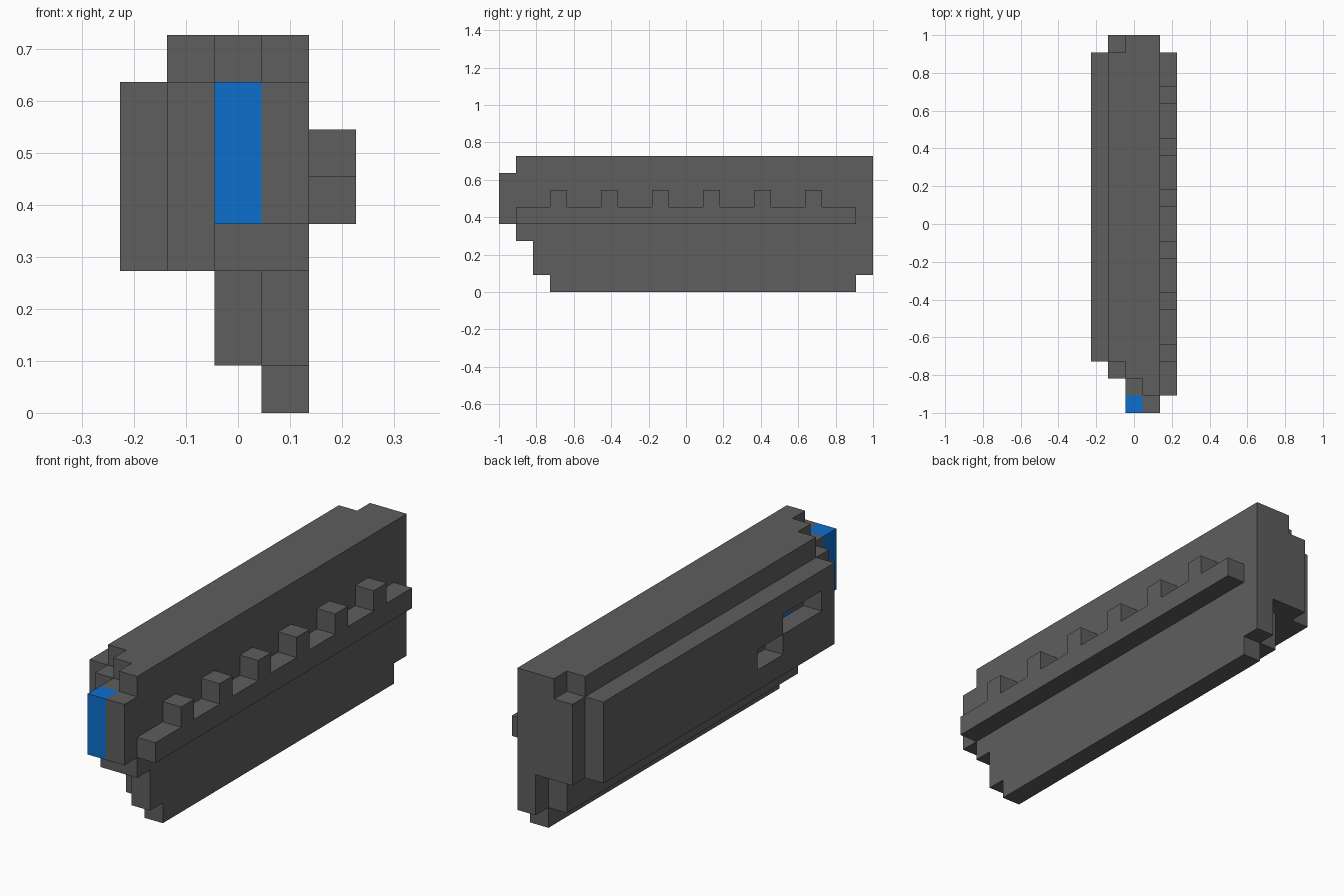
import bpy, bmesh, math

if "Cube" in bpy.data.objects:
    bpy.data.objects.remove(bpy.data.objects["Cube"])

U = 1 / 11  # one block; the model is 22 blocks long


def material(name, rgb):
    m = bpy.data.materials.new(name)
    m.diffuse_color = (*rgb, 1)
    m.use_nodes = True
    m.node_tree.nodes["Principled BSDF"].inputs["Base Color"].default_value = m.diffuse_color
    return m


grey = material("dark grey", (0.112, 0.112, 0.112))
blue = material("bright blue", (0.004, 0.159, 0.604))


def cells(*boxes):
    """Block cells of boxes given as (column, y0, y1, z0, z1)."""
    return {(c, y, z) for c, y0, y1, z0, z1 in boxes
            for y in range(y0, y1) for z in range(z0, z1)}


# Columns -2..2 run from left to right
window = cells((-2, -7, -4, 5, 6), (-2, -4, -2, 4, 5))
lamp = cells((0, -11, -10, 4, 7))
window_light = cells((-1, -6, -5, 5, 6))

parts = {
    "left_side_panel": (cells((-2, -8, 10, 3, 7)) - window, grey),
    "main_hull": (cells(
        (-1, -9, 11, 3, 7), (-1, -8, 10, 7, 8),
        (0, -10, 11, 3, 7), (0, -9, 11, 7, 8),
        (1, -11, 11, 4, 7), (1, -10, 11, 7, 8), (1, -10, 11, 3, 4),
    ) - window_light, grey),
    "lower_keel": (cells(
        (0, -8, 10, 1, 3), (1, -9, 11, 1, 3), (1, -8, 10, 0, 1)), grey),
    "side_rail": (cells((2, -10, 10, 4, 5)), grey),
    "rail_teeth": (cells(*[(2, y, y + 1, 5, 6) for y in range(-8, 8, 3)]), grey),
    "front_lamp": (lamp, blue),
    "window_light": (window_light, blue),
}
solid = set().union(*(p[0] for p in parts.values()))


def build(name, blocks, mat):
    """Outer skin of the blocks, merged into large flat faces."""
    bm = bmesh.new()
    for cell in blocks:
        for axis in range(3):
            for side in (-1, 1):
                n = list(cell)
                n[axis] += side
                if tuple(n) in solid:
                    continue
                a, b = (axis + 1) % 3, (axis + 2) % 3
                corners = []
                for s, t in ((0, 0), (1, 0), (1, 1), (0, 1))[::side]:
                    p = list(cell)
                    p[axis] += (side + 1) // 2
                    p[a] += s
                    p[b] += t
                    corners.append(bm.verts.new(
                        ((p[0] - 0.5) * U, p[1] * U, p[2] * U)))
                bm.faces.new(corners)
    bmesh.ops.remove_doubles(bm, verts=bm.verts[:], dist=1e-4)
    bmesh.ops.dissolve_limit(bm, angle_limit=math.radians(1),
                             verts=bm.verts[:], edges=bm.edges[:])
    me = bpy.data.meshes.new(name)
    bm.to_mesh(me)
    bm.free()
    me.materials.append(mat)
    bpy.context.collection.objects.link(bpy.data.objects.new(name, me))


for part, (blocks, mat) in parts.items():
    build(part, blocks, mat)
